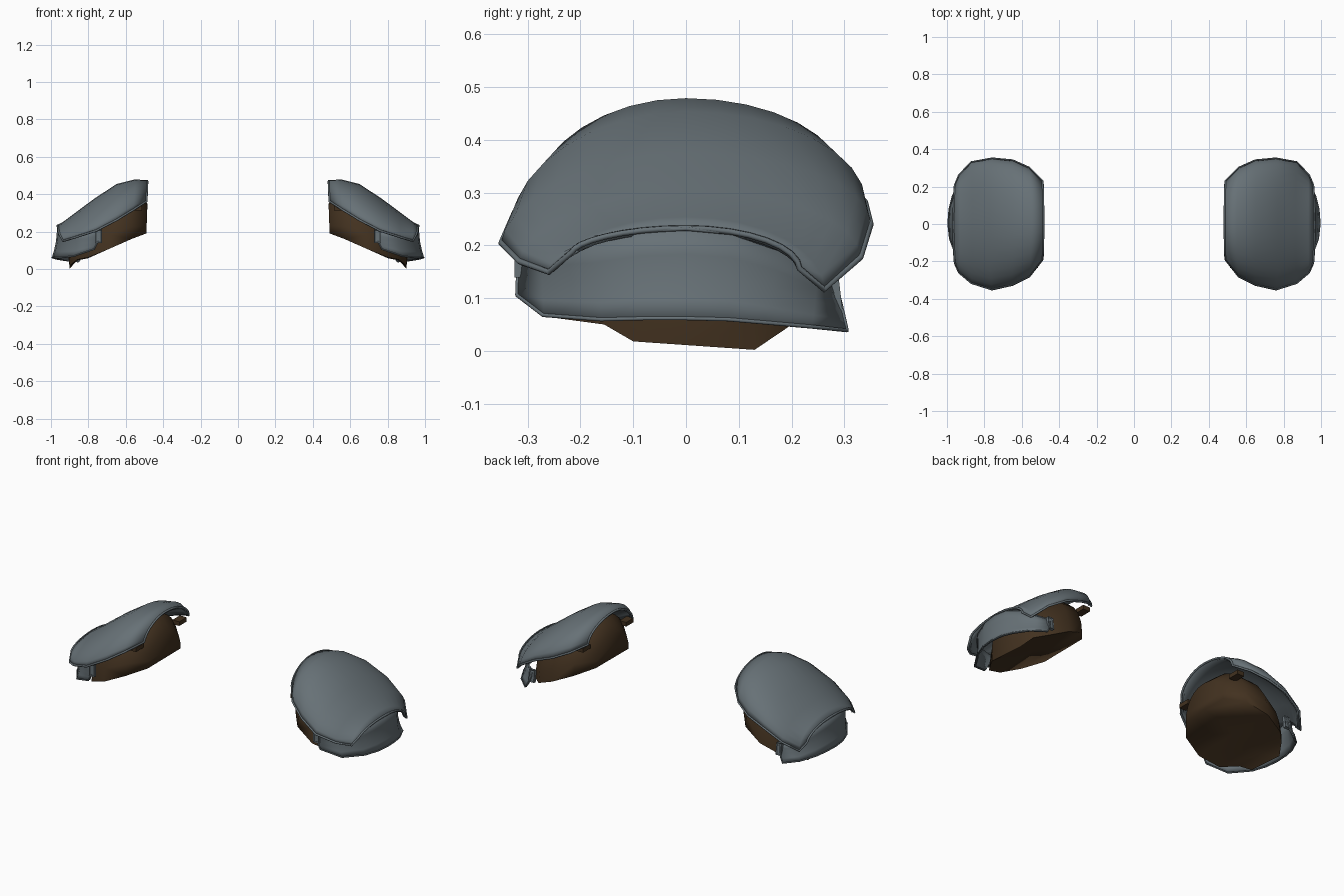
import bpy, bmesh, math
from mathutils import Vector

if "Cube" in bpy.data.objects:
    bpy.data.objects.remove(bpy.data.objects["Cube"])


def material(name, color):
    m = bpy.data.materials.new(name)
    m.diffuse_color = (*color, 1)
    m.use_nodes = True
    m.node_tree.nodes["Principled BSDF"].inputs["Base Color"].default_value = m.diffuse_color
    return m


STEEL = material("blue grey steel", (0.135, 0.165, 0.182))
LEATHER = material("dark brown leather", (0.055, 0.031, 0.014))


def make_object(name, bm, mat, thickness=0, angle=50):
    """Turn a bmesh into a smooth object whose faces point outwards."""
    bmesh.ops.recalc_face_normals(bm, faces=bm.faces)
    xs = [v.co.x for v in bm.verts]
    mid = Vector((math.copysign(0.7, sum(xs)), 0, 0.05))
    if thickness and sum(f.normal.dot(f.calc_center_median() - mid) for f in bm.faces) < 0:
        bmesh.ops.reverse_faces(bm, faces=bm.faces)
    me = bpy.data.meshes.new(name)
    bm.to_mesh(me)
    bm.free()
    ob = bpy.data.objects.new(name, me)
    bpy.context.collection.objects.link(ob)
    me.materials.append(mat)
    if thickness:
        mod = ob.modifiers.new("thickness", "SOLIDIFY")
        mod.thickness = thickness
        mod.offset = -1
    bpy.ops.object.select_all(action="DESELECT")
    ob.select_set(True)
    bpy.context.view_layer.objects.active = ob
    bpy.ops.object.shade_smooth_by_angle(angle=math.radians(angle))
    return ob


def arch(rib, n, front_power=1.0, back_power=1.0, spread=1.0):
    """Rounded arch running from the front rim over the crest to the back rim."""
    cx, cz, rx, yf, zf, yb, zb = rib
    pts = []
    for i in range(n + 1):
        a = (i / n * 2 - 1) * math.pi / 2
        y, z, p = (yf, zf, front_power) if a < 0 else (yb, zb, back_power)
        c = max(math.cos(a), 0)
        pts.append(Vector((cx + (rx - cx) * (1 - c), y * abs(math.sin(a)) ** spread,
                           z + (cz - z) * c ** p)))
    return pts


def grid(rows, s):
    bm = bmesh.new()
    vs = [[bm.verts.new((p.x * s, p.y, p.z)) for p in row] for row in rows]
    for a, b in zip(vs, vs[1:]):
        for i in range(len(a) - 1):
            bm.faces.new((a[i], a[i + 1], b[i + 1], b[i]))
    return bm, vs


def rim(name, rows, s, radius):
    """Rolled edge around the border of a plate."""
    loop = (rows[0] + [r[-1] for r in rows[1:-1]] + rows[-1][::-1]
            + [r[0] for r in rows[-2:0:-1]])
    cu = bpy.data.curves.new(name, "CURVE")
    cu.dimensions = "3D"
    cu.bevel_depth = radius
    cu.bevel_resolution = 1
    sp = cu.splines.new("POLY")
    sp.points.add(len(loop) - 1)
    for q, p in zip(sp.points, loop):
        q.co = (p.x * s, p.y, p.z - radius * 0.6, 1)
    sp.use_cyclic_u = True
    cu.materials.append(STEEL)
    bpy.context.collection.objects.link(bpy.data.objects.new(name, cu))


# Ribs: crest x, crest z, rim x, front rim y, z, back rim y, z
UPPER = [
    (0.485, 0.474, 0.490, -0.19, 0.365, 0.23, 0.365),
    (0.550, 0.479, 0.560, -0.28, 0.320, 0.30, 0.325),
    (0.650, 0.454, 0.650, -0.325, 0.265, 0.34, 0.285),
    (0.770, 0.375, 0.760, -0.350, 0.208, 0.350, 0.245),
    (0.865, 0.304, 0.870, -0.315, 0.173, 0.330, 0.180),
    (0.932, 0.254, 0.935, -0.260, 0.153, 0.262, 0.120),
    (0.964, 0.236, 0.955, -0.215, 0.192, 0.215, 0.160),
]
PAD = [
    (0.484, 0.350, 0.490, -0.155, 0.190, 0.155, 0.192),
    (0.570, 0.420, 0.570, -0.25, 0.160, 0.25, 0.160),
    (0.680, 0.405, 0.690, -0.285, 0.107, 0.285, 0.107),
    (0.790, 0.330, 0.800, -0.245, 0.062, 0.255, 0.058),
    (0.870, 0.270, 0.860, -0.155, 0.050, 0.195, 0.046),
    (0.920, 0.200, 0.900, -0.10, 0.018, 0.13, 0.002),
]
# Side guard: bottom x, y, z and top x, y, z, from front to back
GUARD = [
    (0.770, -0.320, 0.108, 0.740, -0.316, 0.205),
    (0.880, -0.270, 0.070, 0.855, -0.275, 0.200),
    (0.955, -0.160, 0.062, 0.937, -0.180, 0.212),
    (0.985, -0.080, 0.064, 0.962, -0.088, 0.230),
    (0.994, 0.000, 0.064, 0.968, 0.000, 0.234),
    (0.988, 0.080, 0.062, 0.962, 0.088, 0.226),
    (0.970, 0.150, 0.056, 0.933, 0.178, 0.195),
    (0.925, 0.240, 0.048, 0.885, 0.250, 0.150),
    (0.855, 0.305, 0.041, 0.820, 0.283, 0.135),
]


def buckle(name, loc, tilt, s):
    """Rectangular strap keeper with a recessed front."""
    bm = bmesh.new()
    bmesh.ops.create_cube(bm, size=1)
    bmesh.ops.scale(bm, verts=bm.verts, vec=(0.036, 0.018, 0.072))
    outer = [f for f in bm.faces if abs(f.normal.y) > 0.9]
    bmesh.ops.inset_individual(bm, faces=outer, thickness=0.007, depth=-0.004)
    ob = make_object(name, bm, STEEL, angle=30)
    ob.location = (loc[0] * s, loc[1], loc[2])
    ob.rotation_euler = (tilt, 0, 0)


def tab(name, loc, s):
    """Short leather strap joining the padding to the upper plate."""
    bm = bmesh.new()
    bmesh.ops.create_cube(bm, size=1)
    bmesh.ops.scale(bm, verts=bm.verts, vec=(0.045, 0.07, 0.025))
    ob = make_object(name, bm, LEATHER, angle=30)
    ob.location = (loc[0] * s, loc[1], loc[2])


for s, side in ((1, "right"), (-1, "left")):
    # Domed upper plate
    rows = [arch(r, 16, 1.25, 1.04) for r in UPPER]
    bm, _ = grid(rows, s)
    make_object(side + "_upper_plate", bm, STEEL, 0.014)
    rim(side + "_upper_plate_rim", rows, s, 0.006)

    # Flared side guard below it
    rows = []
    for g in GUARD:
        lo, hi = Vector(g[:3]), Vector(g[3:])
        rows.append([lo.lerp(hi, t) - Vector((0.008 * math.sin(t * math.pi), 0, 0))
                     for t in (0, 0.2, 0.45, 0.7, 1)])
    bm, _ = grid(rows, s)
    make_object(side + "_side_guard", bm, STEEL, 0.01)
    rim(side + "_side_guard_rim", rows, s, 0.004)

    # Padding with closed, softly shaded ends and a shallow hollow underneath
    bm, vs = grid([arch(r, 12, spread=0.9) for r in PAD], s)
    mids = []
    for k, v in enumerate(vs):
        m = (v[0].co + v[-1].co) / 2
        m.z += 0.015 if 0 < k < len(vs) - 2 else 0
        mids.append(bm.verts.new(m))
    for k in range(len(vs) - 1):
        bm.faces.new((vs[k][0], vs[k + 1][0], mids[k + 1], mids[k]))
        bm.faces.new((mids[k], mids[k + 1], vs[k + 1][-1], vs[k][-1]))
    bm.faces.new(vs[0] + [mids[0]])
    bm.faces.new(vs[-1] + [mids[-1]])
    make_object(side + "_padding", bm, LEATHER, angle=85)

    # Strap keepers at both ends of the guard
    buckle(side + "_front_buckle", (0.745, -0.316, 0.175), 0.0, s)
    buckle(side + "_back_buckle", (0.820, 0.284, 0.108), 0.12, s)

    # Leather tabs near the inner end
    tab(side + "_front_tab", (0.535, -0.200, 0.325), s)
    tab(side + "_back_tab", (0.535, 0.210, 0.325), s)
